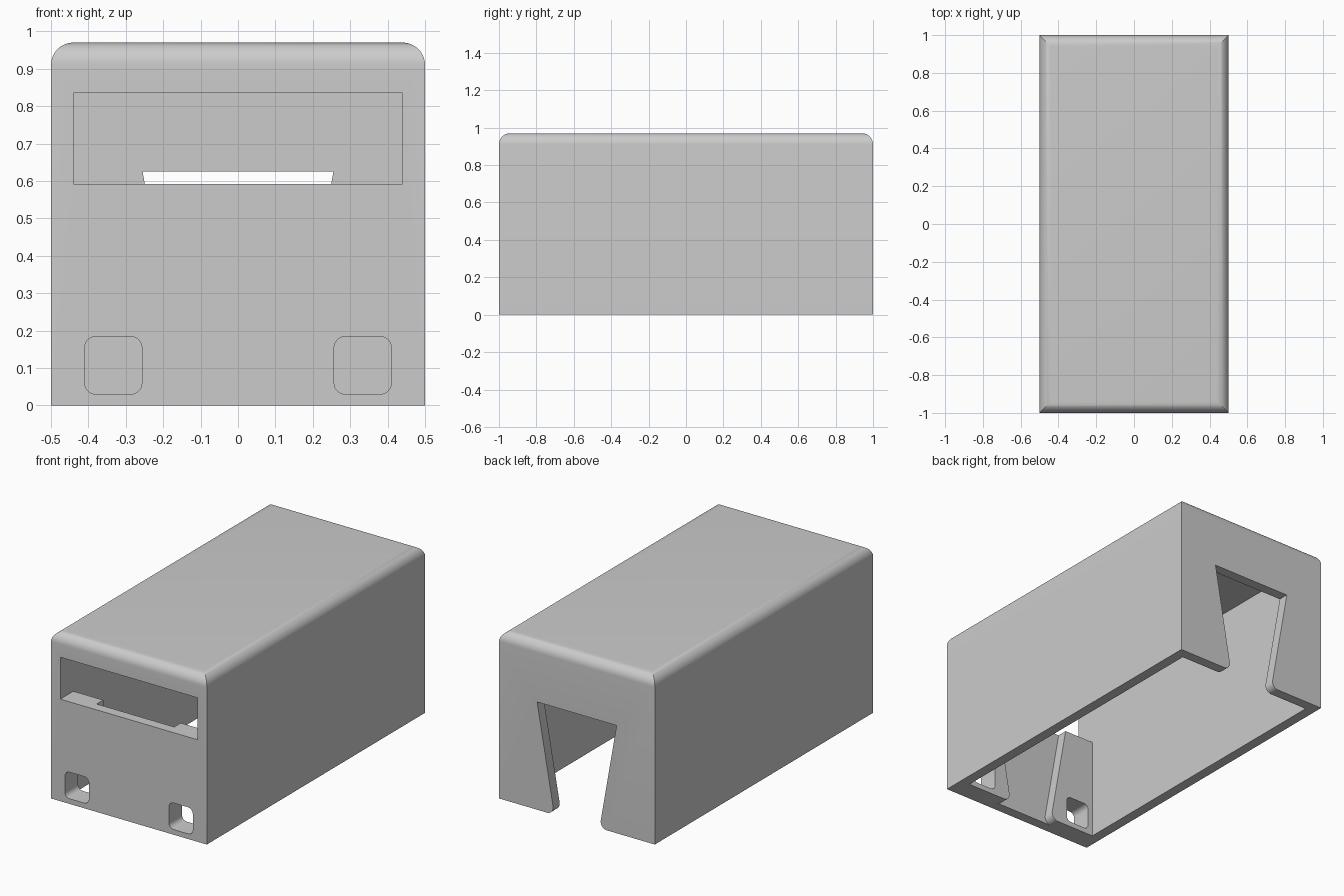
import bpy, bmesh
from math import radians, tan, cos, sin
from mathutils import Vector

cube = bpy.data.objects.get("Cube")
if cube:
    bpy.data.objects.remove(cube, do_unlink=True)

HX, HY, H = 0.5, 1.0, 0.97     # outer half width, half length, height
WALL = 0.06
SLOT_TOP, SLOT_HALF, TILT, FILLET = 0.625, 0.255, radians(80), 0.04

grey = bpy.data.materials.new("light grey plastic")
grey.use_nodes = True
grey.diffuse_color = (0.6, 0.6, 0.6, 1)
grey.node_tree.nodes["Principled BSDF"].inputs["Base Color"].default_value = (0.6, 0.6, 0.6, 1)


def prism(name, outline, y0, y1):
    """Extrude an x-z outline from y0 to y1."""
    bm = bmesh.new()
    face = bm.faces.new([bm.verts.new((x, y0, z)) for x, z in outline])
    ext = bmesh.ops.extrude_face_region(bm, geom=[face])
    verts = [g for g in ext["geom"] if isinstance(g, bmesh.types.BMVert)]
    bmesh.ops.translate(bm, verts=verts, vec=(0, y1 - y0, 0))
    bmesh.ops.recalc_face_normals(bm, faces=bm.faces)
    mesh = bpy.data.meshes.new(name)
    bm.to_mesh(mesh)
    bm.free()
    mesh.materials.append(grey)
    ob = bpy.data.objects.new(name, mesh)
    bpy.context.collection.objects.link(ob)
    return ob


def rect(x0, x1, z0, z1):
    return [(x0, z0), (x1, z0), (x1, z1), (x0, z1)]


def arc(cx, cz, r, a0, a1, n=8):
    steps = [radians(a0 + (a1 - a0) * i / n) for i in range(n + 1)]
    return [(cx + r * cos(a), cz + r * sin(a)) for a in steps]


def round_rect(x0, x1, z0, z1, r):
    corners = [(x1 - r, z1 - r), (x0 + r, z1 - r), (x0 + r, z0 + r), (x1 - r, z0 + r)]
    return [p for i, (x, z) in enumerate(corners) for p in arc(x, z, r, 90 * i, 90 * i + 90)]


def slot(top):
    """Tapered slot with rounded mouth corners, rising straight above the taper."""
    foot = SLOT_HALF - SLOT_TOP / tan(TILT)
    half = [(SLOT_HALF, SLOT_TOP)]
    if top > SLOT_TOP:
        half.insert(0, (SLOT_HALF, top))
    half += arc(foot + FILLET / tan(TILT / 2), FILLET, FILLET, 170, 270)
    half.append((half[-1][0], -0.1))
    return half + [(-x, z) for x, z in reversed(half)]


# Outer body with rounded top edges
case = prism("case_shell", rect(-HX, HX, 0, H), -HY, HY)
bm = bmesh.new()
bm.from_mesh(case.data)
top_edges = [e for e in bm.edges if all(v.co.z > H - 0.01 for v in e.verts)]
bmesh.ops.bevel(bm, geom=top_edges, offset=WALL, segments=10, profile=0.5, affect='EDGES')
bm.to_mesh(case.data)
bm.free()

# Cavity, front recess, back slot, window and the two port holes
front, inner = -HY - 0.1, -HY + 2 * WALL
cutters = [
    prism("cavity", rect(-HX + WALL, HX - WALL, -0.1, H - WALL), inner, HY - WALL),
    prism("front_recess", slot(H - WALL), -HY + WALL, inner + 0.1),
    prism("back_slot", slot(SLOT_TOP), HY - 2 * WALL, HY + 0.1),
    prism("window", rect(-0.44, 0.44, 0.592, 0.835), front, inner + 0.05),
    prism("left_port", round_rect(0.257, 0.41, 0.03, 0.184, 0.03), front, inner + 0.05),
    prism("right_port", round_rect(-0.41, -0.257, 0.03, 0.184, 0.03), front, inner + 0.05),
]
for c in cutters:
    c.hide_render = True
    mod = case.modifiers.new(c.name, 'BOOLEAN')
    mod.operation, mod.solver, mod.object = 'DIFFERENCE', 'EXACT', c

# Bake the cuts and drop the cutters
depsgraph = bpy.context.evaluated_depsgraph_get()
baked = bpy.data.meshes.new_from_object(case.evaluated_get(depsgraph))
case.modifiers.clear()
case.data = baked
for c in cutters:
    bpy.data.objects.remove(c, do_unlink=True)

bpy.ops.object.select_all(action='DESELECT')
case.select_set(True)
bpy.context.view_layer.objects.active = case
bpy.ops.object.shade_smooth_by_angle(angle=radians(30))
